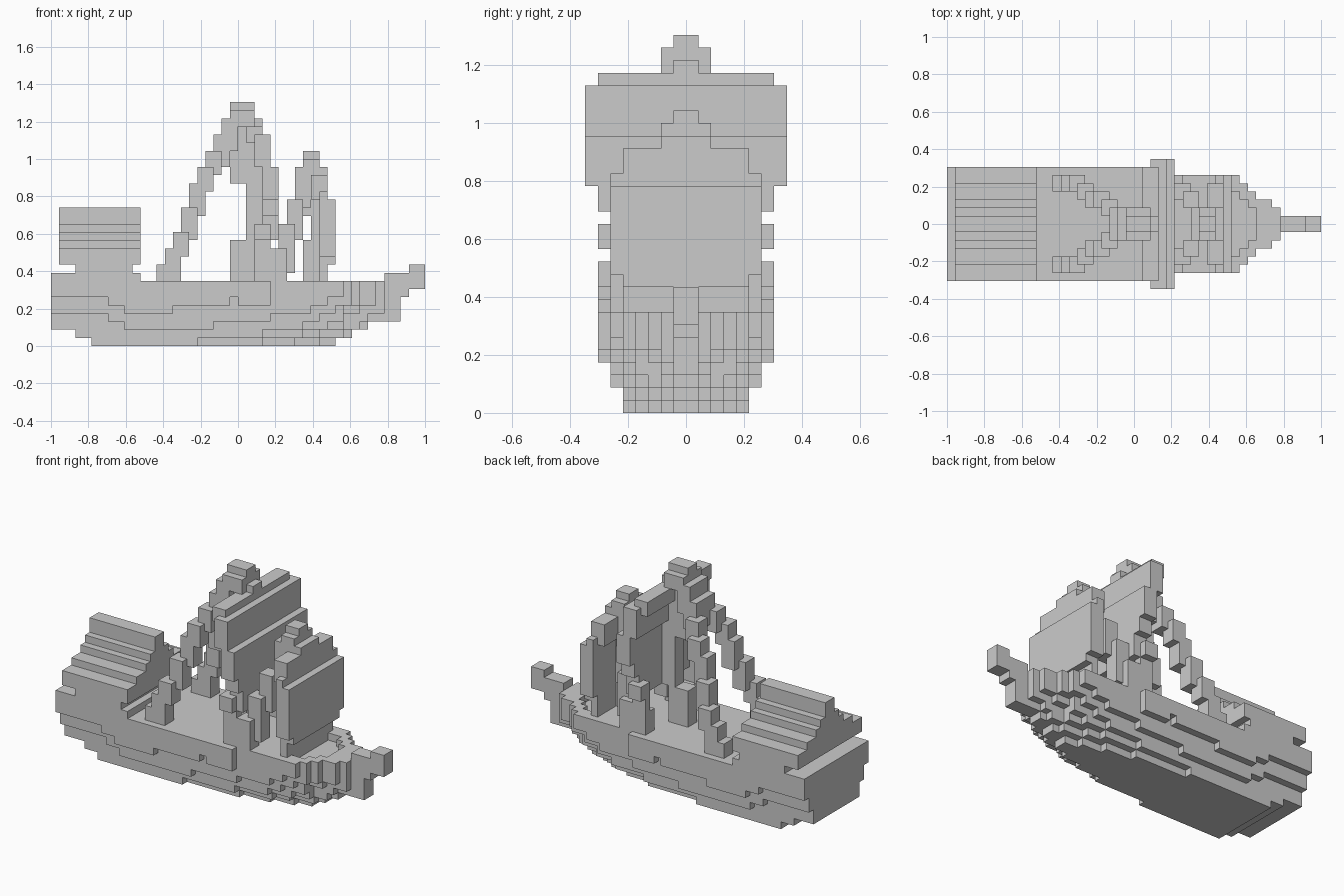
import bpy
import bmesh
from mathutils import Vector

default_cube = bpy.data.objects.get("Cube")
if default_cube:
    bpy.data.objects.remove(default_cube, do_unlink=True)

LENGTH = 46
UNIT = 2 / LENGTH

paint = bpy.data.materials.new("plain_grey")
paint.use_nodes = True
grey = (0.6, 0.6, 0.6, 1)
paint.diffuse_color = grey
paint.node_tree.nodes["Principled BSDF"].inputs["Base Color"].default_value = grey


def block(x_range, y_range, z_range):
    """Set of unit cells filling a box."""
    return {(x, y, z)
            for x in range(*x_range)
            for y in range(*y_range)
            for z in range(*z_range)}


def centred(x_range, half_width, z_range):
    """Box symmetric about the keel line."""
    return block(x_range, (-half_width, half_width), z_range)


def mirrored(cells):
    """Add the opposite side of a half part."""
    return cells | {(x, -1 - y, z) for x, y, z in cells}


def build(name, cells):
    """Turn cells into one mesh made of only their exposed faces."""
    bm = bmesh.new()
    corners = {}

    def corner(position):
        key = tuple(position)
        if key not in corners:
            x, y, z = key
            corners[key] = bm.verts.new(((x - LENGTH / 2) * UNIT, y * UNIT, z * UNIT))
        return corners[key]

    for cell in sorted(cells):
        for axis in range(3):
            u, v = Vector((0, 0, 0)), Vector((0, 0, 0))
            u[(axis + 1) % 3] = v[(axis + 2) % 3] = 1
            for side in (-1, 1):
                neighbour = list(cell)
                neighbour[axis] += side
                if tuple(neighbour) in cells:
                    continue
                start = Vector(cell)
                start[axis] += max(side, 0)
                ring = [start, start + u, start + u + v, start + v]
                if side < 0:
                    ring.reverse()
                bm.faces.new([corner(tuple(int(c) for c in p)) for p in ring])
    mesh = bpy.data.meshes.new(name)
    bm.to_mesh(mesh)
    bm.free()
    mesh.materials.append(paint)
    part = bpy.data.objects.new(name, mesh)
    bpy.context.collection.objects.link(part)


def slabs(half_width, runs, top):
    """Hull strake: each run is (end, bottom), continuing from the last."""
    cells, start = set(), 0
    for end, bottom in runs:
        cells |= centred((start, end), half_width, (bottom, top))
        start = end
    return cells


# Hull, as nested strakes that narrow and rise towards the bow
DECK = 8
stern = [(3, 2), (5, 1)]
strakes = {
    7: [(7, 6), (9, 5), (15, 4), (22, 5), (23, 6), (27, 5)],
    6: [(7, 4), (9, 3), (20, 2), (27, 3), (32, 4), (34, 5), (36, 6)],
    5: stern + [(18, 0), (26, 1), (31, 2), (33, 3), (35, 4), (37, 5)],
    4: stern + [(26, 0), (31, 1), (34, 2), (36, 3), (38, 5)],
    3: stern + [(30, 0), (33, 1), (36, 2), (38, 4), (40, 5)],
    2: stern + [(33, 0), (36, 1), (38, 2), (39, 3), (41, 4)],
    1: stern + [(35, 0), (37, 1), (39, 2), (43, 3)],
}
hull = set()
for half_width, runs in strakes.items():
    hull |= slabs(half_width, runs, DECK)
# Raised stern deck
hull |= centred((0, 11), 7, (DECK, 9))
# Sunken bow deck inside a low rim
for end, half_width in ((36, 4), (37, 3), (38, 2)):
    hull -= centred((34, end), half_width, (DECK - 1, DECK))
build("hull", hull)

# Bow post with its forward head
bow = centred((41, 44), 1, (6, 9)) | centred((44, 46), 1, (7, 10))
build("bow_post", bow)

# Stern cabin with a stepped roof
cabin = centred((3, 10), 7, (9, 10))
for half_width, top in ((7, 12), (5, 13), (3, 14), (2, 15), (1, 17)):
    cabin |= centred((1, 11), half_width, (10, top))
build("stern_cabin", cabin)

# Main mast with foot and head
mast = centred((22, 25), 1, (DECK, 13)) | centred((24, 26), 1, (13, 28))
mast |= centred((22, 25), 1, (28, 30)) | centred((22, 25), 2, (27, 29))
mast |= centred((22, 24), 1, (20, 28))
build("main_mast", mast)

# Front mast with foot and head
mast = centred((31, 33), 1, (DECK, 13)) | centred((32, 33), 1, (13, 16))
mast |= centred((31, 33), 1, (16, 24)) | centred((31, 33), 2, (21, 23))
build("front_mast", mast)


def stay(name, steps, width):
    """Pair of stepped supports: each step is (x, inner y, bottom, top)."""
    cells = set()
    for x, y, bottom, top in steps:
        cells |= block((x, x + width), (y, y + 2), (bottom, top))
    build(name, mirrored(cells))


# Stays leaning from the deck up to the mast heads
stay("main_stays", [
    (13, 4, DECK, 10), (14, 4, DECK, 12), (15, 4, 11, 14), (16, 3, 13, 17),
    (17, 2, 16, 20), (18, 2, 19, 22), (19, 1, 21, 24), (20, 0, 22, 26),
    (21, 0, 24, 28)], 2)
stay("front_stays", [
    (27, 4, DECK, 12), (28, 3, 9, 15), (29, 2, 13, 18), (30, 0, 17, 22)], 2)

# Main sail, bulging forward
sail = centred((24, 26), 7, (25, 27)) | centred((25, 27), 8, (22, 26))
sail |= centred((26, 28), 8, (18, 22)) | centred((26, 28), 7, (16, 18))
sail |= centred((26, 28), 6, (13, 16))
build("main_sail", sail)

# Front sail, bulging forward with clipped lower corners
sail = centred((32, 34), 5, (18, 21)) | centred((33, 34), 6, (16, 19))
sail |= centred((33, 35), 6, (11, 18)) | centred((33, 35), 5, (10, 12))
sail |= centred((33, 34), 5, (DECK, 10)) | centred((33, 34), 2, (21, 22))
build("front_sail", sail)

# Sheets tying the main sail's corners to the deck
sheet = block((25, 27), (5, 7), (13, 15)) | block((25, 27), (5, 6), (11, 13))
sheet |= block((25, 27), (4, 6), (DECK, 11))
build("main_sheets", mirrored(sheet))
